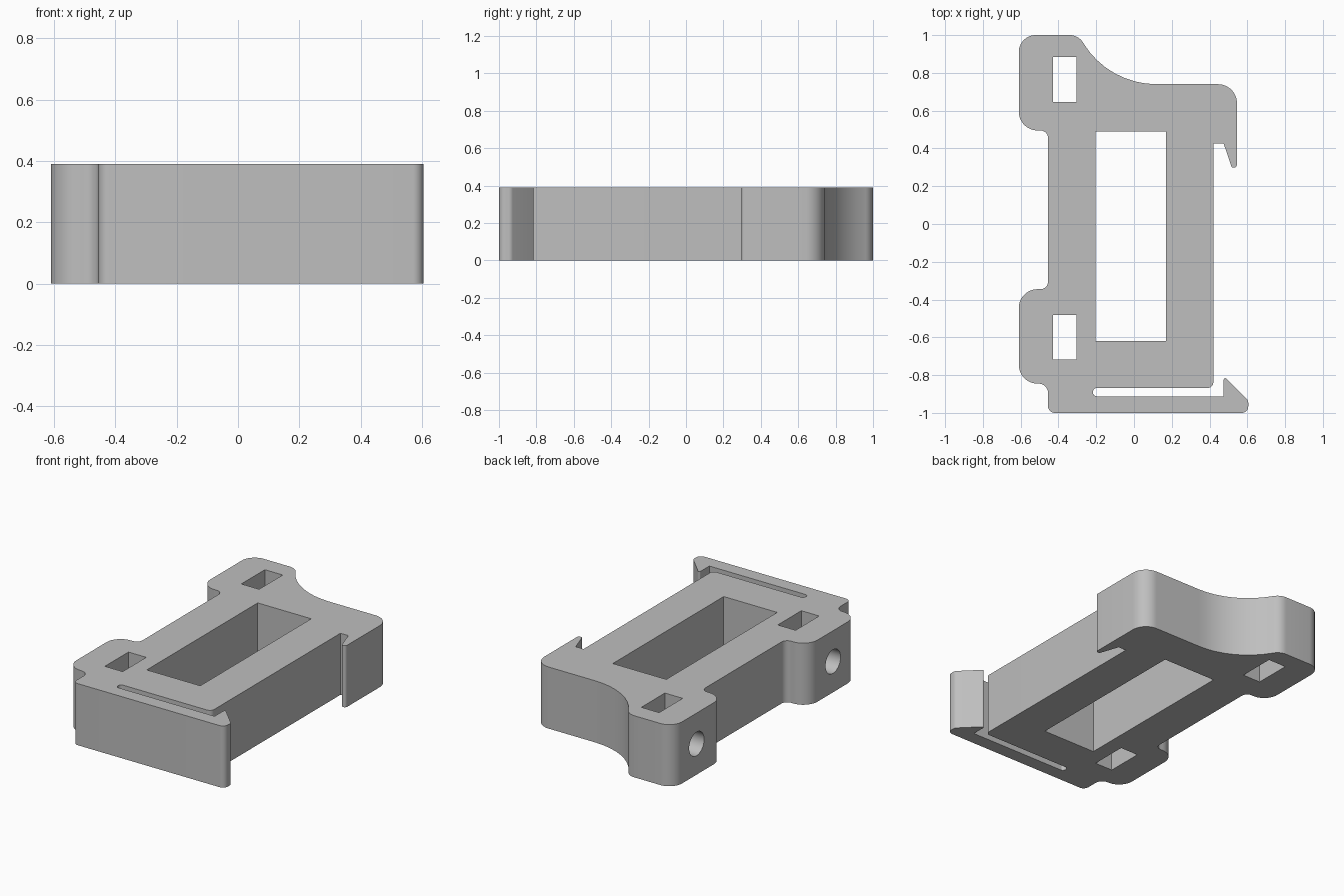
import bpy, bmesh, math
from mathutils import Vector, Matrix

default = bpy.data.objects.get("Cube")
if default:
    bpy.data.objects.remove(default, do_unlink=True)

HEIGHT = 0.39

grey = bpy.data.materials.new("plain grey")
grey.use_nodes = True
colour = (0.52, 0.52, 0.52, 1)
grey.diffuse_color = colour
grey.node_tree.nodes["Principled BSDF"].inputs["Base Color"].default_value = colour


def rounded(corners):
    """Turn (x, y, radius) corners into a filleted outline."""
    points = []
    for i, (x, y, r) in enumerate(corners):
        p = Vector((x, y))
        if r == 0:
            points.append(p)
            continue
        a = (Vector(corners[i - 1][:2]) - p).normalized()
        b = (Vector(corners[(i + 1) % len(corners)][:2]) - p).normalized()
        half = a.angle(b) / 2
        centre = p + (a + b).normalized() * r / math.sin(half)
        start = p + a * r / math.tan(half) - centre
        end = p + b * r / math.tan(half) - centre
        sweep = math.atan2(start.x * end.y - start.y * end.x, start.dot(end))
        steps = max(4, math.ceil(abs(sweep) / math.radians(7.5)))
        for k in range(steps + 1):
            points.append(centre + Matrix.Rotation(sweep * k / steps, 2) @ start)
    return points


def make_object(name, bm):
    bmesh.ops.recalc_face_normals(bm, faces=bm.faces)
    mesh = bpy.data.meshes.new(name)
    bm.to_mesh(mesh)
    bm.free()
    mesh.materials.append(grey)
    obj = bpy.data.objects.new(name, mesh)
    bpy.context.collection.objects.link(obj)
    return obj


def prism(name, outline, z0, z1):
    bm = bmesh.new()
    face = bm.faces.new([bm.verts.new((p[0], p[1], z0)) for p in outline])
    top = bmesh.ops.extrude_face_region(bm, geom=[face], use_keep_orig=True)
    verts = [g for g in top["geom"] if isinstance(g, bmesh.types.BMVert)]
    bmesh.ops.translate(bm, verts=verts, vec=(0, 0, z1 - z0))
    return make_object(name, bm)


def window_cutter(name, x0, x1, y0, y1):
    return prism(name, [(x0, y0), (x1, y0), (x1, y1), (x0, y1)], -0.1, HEIGHT + 0.1)


def bore_cutter(name, y):
    bm = bmesh.new()
    turn = Matrix.Translation((-0.53, y, HEIGHT / 2)) @ Matrix.Rotation(math.pi / 2, 4, "Y")
    bmesh.ops.create_cone(bm, cap_ends=True, segments=40, radius1=0.075,
                          radius2=0.075, depth=0.32, matrix=turn)
    return make_object(name, bm)


# Clip frame: lobed left side, scooped back, hooked arm and slotted front latch
frame = prism("clip_frame", rounded([
    (-0.61, 1, 0.09), (-0.294, 1, 0.08), (-0.137, 0.74, 0.455), (0.545, 0.74, 0.1),
    # back hook
    (0.545, 0.298, 0.016), (0.518, 0.298, 0.012), (0.475, 0.425, 0), (0.42, 0.425, 0),
    # latch slot
    (0.42, -0.868, 0.03), (-0.217, -0.868, 0.02), (-0.217, -0.912, 0.02), (0.475, -0.912, 0),
    # latch barb and front wall
    (0.475, -0.805, 0.008), (0.605, -0.935, 0.03), (0.605, -1, 0.035), (-0.455, -1, 0.035),
    # mounting lobes
    (-0.455, -0.845, 0.05), (-0.61, -0.845, 0.1), (-0.61, -0.345, 0.1),
    (-0.455, -0.345, 0.04), (-0.455, 0.495, 0.04), (-0.61, 0.495, 0.1),
]), 0, HEIGHT)

# Main window, nut slots and screw bores
cutters = [window_cutter("main_window", -0.205, 0.17, -0.62, 0.49)]
for end, y in (("back", 0.765), ("front", -0.6)):
    cutters.append(window_cutter(end + "_nut_slot", -0.43, -0.305, y - 0.118, y + 0.118))
    cutters.append(bore_cutter(end + "_screw_bore", y))

bpy.ops.object.select_all(action="DESELECT")
bpy.context.view_layer.objects.active = frame
frame.select_set(True)
for cutter in cutters:
    cutter.hide_render = True
    cut = frame.modifiers.new(cutter.name, "BOOLEAN")
    cut.operation = "DIFFERENCE"
    cut.solver = "EXACT"
    cut.object = cutter
    bpy.ops.object.modifier_apply(modifier=cut.name)
    bpy.data.objects.remove(cutter, do_unlink=True)

bpy.ops.object.shade_smooth_by_angle(angle=math.radians(25))
